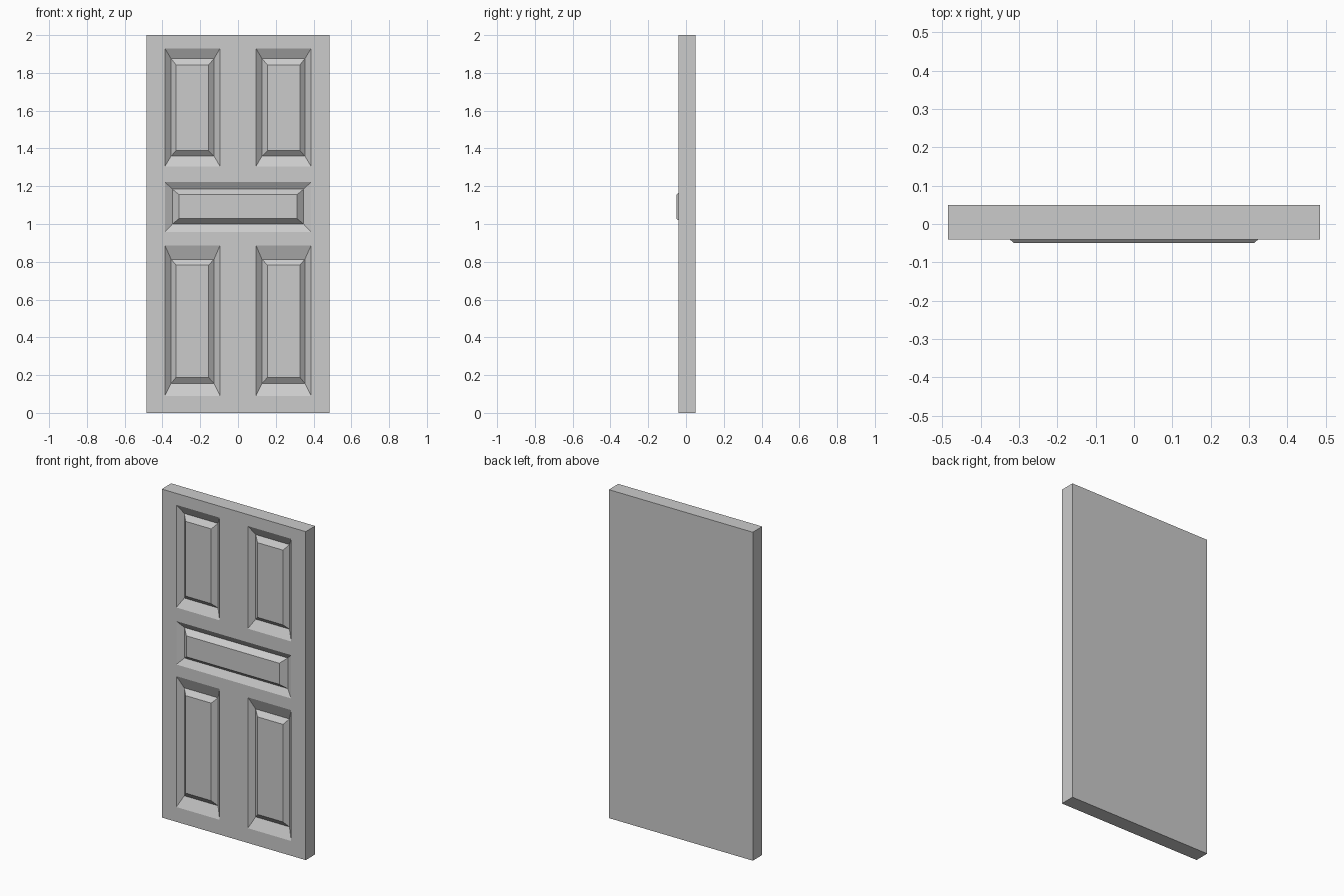
import bpy
import bmesh

if "Cube" in bpy.data.objects:
    bpy.data.objects.remove(bpy.data.objects["Cube"])

FRONT, BACK = -0.041, 0.05
XS = [-0.485, -0.387, -0.095, 0.095, 0.387, 0.485]
ZS = [0, 0.09, 0.887, 0.958, 1.222, 1.305, 1.93, 2]

bm = bmesh.new()

# Grid of corner points on the front of the door
grid = [[bm.verts.new((x, FRONT, z)) for x in XS] for z in ZS]


def ring(x0, x1, z0, z1, y):
    """Four corners: bottom left, bottom right, top right, top left."""
    return [bm.verts.new(p) for p in
            ((x0, y, z0), (x1, y, z0), (x1, y, z1), (x0, y, z1))]


def panel(row, c0, c1, groove, field):
    """Sloped recess down to a groove, then a bevelled raised field."""
    low, high = grid[row][c0:c1 + 1], grid[row + 1][c0:c1 + 1]
    g, f = ring(*groove), ring(*field)
    bm.faces.new(low + [g[1], g[0]])
    bm.faces.new([low[-1], high[-1], g[2], g[1]])
    bm.faces.new(high[::-1] + [g[3], g[2]])
    bm.faces.new([high[0], low[0], g[0], g[3]])
    for i in range(4):
        j = (i + 1) % 4
        bm.faces.new([g[i], g[j], f[j], f[i]])
    bm.faces.new(f)


# Flat stiles and rails around the panel openings
openings = {(r, c) for r in (1, 5) for c in (1, 3)} | {(3, c) for c in (1, 2, 3)}
for r in range(len(ZS) - 1):
    for c in range(len(XS) - 1):
        if (r, c) not in openings:
            bm.faces.new([grid[r][c], grid[r][c + 1],
                          grid[r + 1][c + 1], grid[r + 1][c]])

# Upper and lower panel pairs
for row, gz, fz in ((1, (0.156, 0.813), (0.188, 0.782)),
                    (5, (1.36, 1.875), (1.388, 1.843))):
    panel(row, 1, 2, (-0.354, -0.127, *gz, FRONT + 0.03),
          (-0.328, -0.156, *fz, FRONT + 0.006))
    panel(row, 3, 4, (0.127, 0.354, *gz, FRONT + 0.03),
          (0.156, 0.328, *fz, FRONT + 0.006))

# Wide middle panel, its field standing proud of the door face
panel(3, 1, 4, (-0.348, 0.348, 0.999, 1.185, FRONT + 0.023),
      (-0.313, 0.313, 1.028, 1.156, -0.05))

# Door edges and back
rim = [e for e in bm.edges if e.is_boundary]
geom = bmesh.ops.extrude_edge_only(bm, edges=rim)["geom"]
for v in geom:
    if isinstance(v, bmesh.types.BMVert):
        v.co.y = BACK
bmesh.ops.edgeloop_fill(bm, edges=[e for e in bm.edges if e.is_boundary])
bmesh.ops.recalc_face_normals(bm, faces=bm.faces)

mesh = bpy.data.meshes.new("panel_door")
bm.to_mesh(mesh)
bm.free()
bpy.context.collection.objects.link(bpy.data.objects.new("panel_door", mesh))
